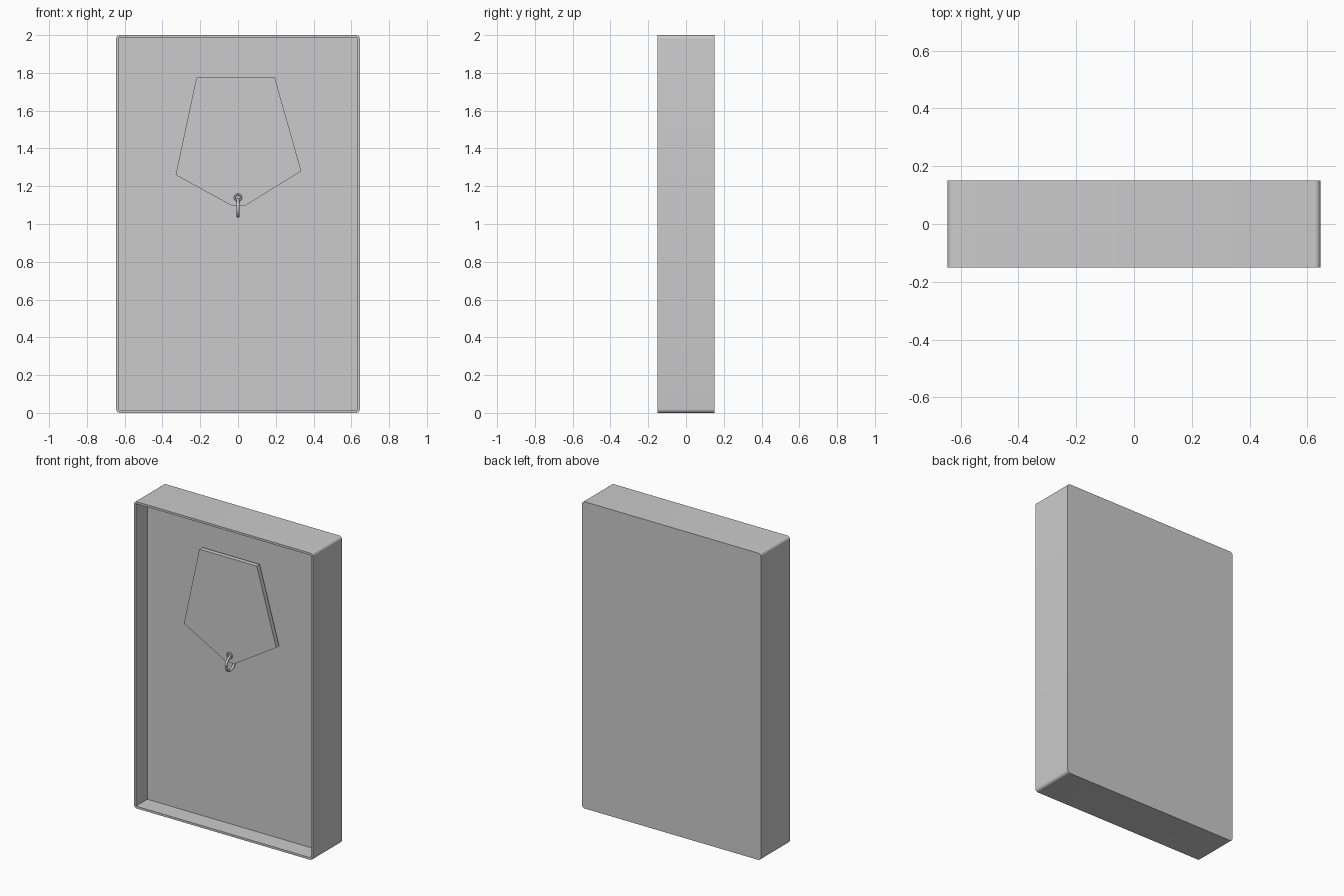
import bpy, bmesh
from math import pi

cube = bpy.data.objects.get("Cube")
if cube:
    bpy.data.objects.remove(cube, do_unlink=True)

# Single plain material
grey = bpy.data.materials.new("plain_grey")
grey.use_nodes = True
colour = (0.6, 0.6, 0.6, 1)
grey.diffuse_color = colour
grey.node_tree.nodes["Principled BSDF"].inputs["Base Color"].default_value = colour

W, D, H = 1.29, 0.30, 2.0
FLOOR_Y = -0.033


def finish(name, bm):
    bmesh.ops.recalc_face_normals(bm, faces=bm.faces)
    mesh = bpy.data.meshes.new(name)
    bm.to_mesh(mesh)
    bm.free()
    obj = bpy.data.objects.new(name, mesh)
    bpy.context.collection.objects.link(obj)
    mesh.materials.append(grey)
    return obj


def smooth(obj):
    bpy.ops.object.select_all(action='DESELECT')
    obj.select_set(True)
    bpy.context.view_layer.objects.active = obj
    bpy.ops.object.shade_smooth_by_angle()


def ring(name, location, rotation, major, minor):
    bpy.ops.mesh.primitive_torus_add(location=location, rotation=rotation,
                                     major_radius=major, minor_radius=minor,
                                     major_segments=32, minor_segments=12)
    obj = bpy.context.object
    obj.name = name
    obj.data.materials.append(grey)
    smooth(obj)


# Open-fronted case: recessed front, then rounded long corners
bm = bmesh.new()
bmesh.ops.create_cube(bm, size=1)
for v in bm.verts:
    v.co = (v.co.x * W, v.co.y * D, (v.co.z + 0.5) * H)
front = min(bm.faces, key=lambda f: f.calc_center_median().y)
bmesh.ops.inset_region(bm, faces=[front], thickness=0.02)
well = bmesh.ops.extrude_face_region(bm, geom=[front])
bmesh.ops.delete(bm, geom=[front], context='FACES_ONLY')
for v in [g for g in well["geom"] if isinstance(g, bmesh.types.BMVert)]:
    v.co.y = FLOOR_Y
corners = [e for e in bm.edges if abs(e.verts[0].co.y - e.verts[1].co.y) > D * 0.9]
bmesh.ops.bevel(bm, geom=corners, offset=0.02, segments=6, profile=0.5,
                affect='EDGES')
smooth(finish("case", bm))

# Tapered plate hanging in the recess
outline = [(-0.22, 1.775), (0.195, 1.775), (0.335, 1.28),
           (0.035, 1.095), (-0.03, 1.095), (-0.33, 1.26)]
bm = bmesh.new()
face = bm.faces.new([bm.verts.new((x, -0.085, z)) for x, z in outline])
back = bmesh.ops.extrude_face_region(bm, geom=[face])
for v in [g for g in back["geom"] if isinstance(g, bmesh.types.BMVert)]:
    v.co.y = -0.055
finish("plate", bm)

# Small eyelet and the pull ring through it
ring("eyelet", (0, -0.088, 1.14), (pi / 2, 0, 0), 0.017, 0.005)
ring("pull_ring", (0, -0.08, 1.085), (0, pi / 2, 0), 0.043, 0.008)
